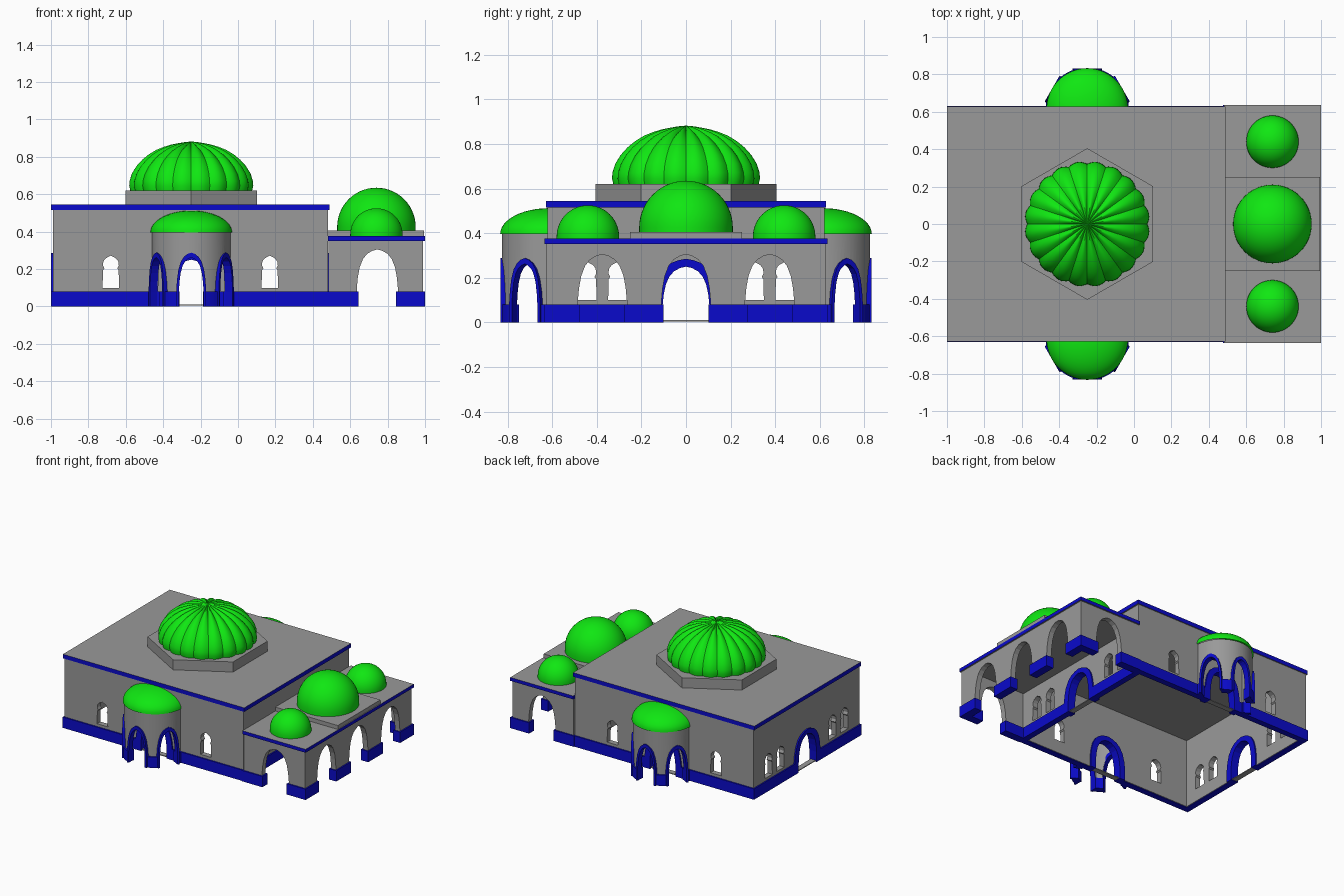
import bpy, bmesh
from math import sin, cos, pi, radians, hypot
from mathutils import Matrix

if "Cube" in bpy.data.objects:
    bpy.data.objects.remove(bpy.data.objects["Cube"])


def material(name, rgb):
    m = bpy.data.materials.new(name)
    m.use_nodes = True
    m.diffuse_color = (*rgb, 1)
    m.node_tree.nodes["Principled BSDF"].inputs["Base Color"].default_value = (*rgb, 1)
    return m


GREY = material("grey stone", (0.32, 0.32, 0.32))
BLUE = material("blue trim", (0.003, 0.003, 0.6))
GREEN = material("green dome", (0.005, 0.8, 0.006))


def add(name, mesh, mat, smooth=False):
    mesh.materials.clear()
    mesh.materials.append(mat)
    ob = bpy.data.objects.new(name, mesh)
    bpy.context.collection.objects.link(ob)
    if smooth:
        bpy.ops.object.select_all(action="DESELECT")
        ob.select_set(True)
        bpy.context.view_layer.objects.active = ob
        bpy.ops.object.shade_smooth_by_angle(angle=radians(30))
    return ob


def finish(name, bm, mat, smooth=False):
    mesh = bpy.data.meshes.new(name)
    bm.to_mesh(mesh)
    bm.free()
    return add(name, mesh, mat, smooth)


def box(name, x, y, z, mat):
    bm = bmesh.new()
    bmesh.ops.create_cube(bm, size=1)
    for v in bm.verts:
        v.co = [r[0] if c < 0 else r[1] for c, r in zip(v.co, (x, y, z))]
    return finish(name, bm, mat)


def panel(name, loops, thick, mat, matrix):
    """Upright slab from an outline and its holes, given as (along, height) loops."""
    cu = bpy.data.curves.new(name, "CURVE")
    cu.dimensions, cu.fill_mode, cu.extrude = "2D", "BOTH", thick / 2
    for loop in loops:
        s = cu.splines.new("POLY")
        s.points.add(len(loop) - 1)
        for p, (u, z) in zip(s.points, loop):
            p.co = (u, z, 0, 1)
        s.use_cyclic_u = True
    tmp = bpy.data.objects.new(name + "_outline", cu)
    mesh = bpy.data.meshes.new_from_object(tmp)
    bpy.data.objects.remove(tmp)
    bm = bmesh.new()
    bm.from_mesh(mesh)
    bmesh.ops.remove_doubles(bm, verts=bm.verts, dist=1e-5)
    bmesh.ops.transform(bm, matrix=matrix @ Matrix.Rotation(pi / 2, 4, "X"), verts=bm.verts)
    bmesh.ops.recalc_face_normals(bm, faces=bm.faces)
    for f in bm.faces:
        f.smooth = False
    return finish(name, bm, mat)


def lathe(name, profile, centre, mat, start=0, sweep=360, steps=48, smooth=True, ripple=None, cap=False):
    """Turn a top-down (radius, height) profile around a vertical axis."""
    bm = bmesh.new()
    rows = []
    for i in range(steps + 1):
        a = radians(start + sweep * i / steps)
        pts = [ripple(r, z, a) for r, z in profile] if ripple else profile
        rows.append([bm.verts.new((centre[0] + r * cos(a), centre[1] + r * sin(a), z)) for r, z in pts])
    for p, q in zip(rows, rows[1:]):
        for j in range(len(profile) - 1):
            bm.faces.new((p[j], p[j + 1], q[j + 1], q[j]))
    bmesh.ops.remove_doubles(bm, verts=bm.verts, dist=1e-5)
    if cap:
        bmesh.ops.holes_fill(bm, edges=bm.edges, sides=0)
        bmesh.ops.recalc_face_normals(bm, faces=bm.faces)
    return finish(name, bm, mat, smooth)


def opening(u, half, z0, z1, shape):
    right = [(u + half * f, z0 + (z1 - z0) * g) for f, g in shape]
    return [(2 * u - a, b) for a, b in right] + right[-2::-1]


ARCH = [(1, 0), (1, .3), (.95, .5), (.86, .68), (.7, .83), (.5, .92), (.25, .975), (0, 1)]
KEYHOLE = [(1, 0), (.95, .55), (.78, .6), (.97, .7), (.9, .82), (.65, .91), (.3, .96), (0, 1)]
BASE = 0.08
FOOT = 0.004


def trim(name, u, half, top, border, rise, thick, matrix):
    loop = opening(u, half + border, 0, top + rise, ARCH) + opening(u, half, 0, top, ARCH)[::-1]
    panel(name, [loop], thick, BLUE, matrix)


def wall(name, axis, at, lo, hi, height, out, doors=(), windows=(), arches=(), lap=-.005):
    """Wall along x or y, with its blue base and framed doors."""
    turn = Matrix.Rotation(pi / 2 if axis == "y" else 0, 4, "Z")
    place = Matrix.Translation((at, 0, 0) if axis == "y" else (0, at, 0)) @ turn
    outline = [(lo, FOOT)]
    for u in arches:
        outline += opening(u, .11, FOOT, .305, ARCH)
    outline += [(hi, FOOT), (hi, height), (lo, height)]
    holes = [opening(u, .12, .01, .262, ARCH) for u in doors]
    holes += [opening(u, .044, .1, .272, KEYHOLE) for u in windows]
    panel(name, [outline] + holes, .04, GREY, place)
    for u in doors:
        trim(name + "_door_frame", u, .105, .25, .045, .035, .06, place)
    # base course, broken at every doorway
    gap = .1 if arches else .13
    cuts = [lo - .01] + [e for u in (*doors, *arches) for e in (u - gap, u + gap)] + [hi + .01]
    across = sorted((at + out * .03, at - out * (.02 + lap)))
    for a, b in zip(cuts[::2], cuts[1::2]):
        x, y = ((a, b), across) if axis == "x" else (across, (a, b))
        box(name + "_base", x, y, (0, BASE), BLUE)


def roof(name, x, y, z):
    ob = box(name, x, y, z, GREY)
    ob.data.materials.append(BLUE)
    for f in ob.data.polygons:
        f.material_index = int(abs(f.normal.z) < .5)


def dome(name, centre, radius, z0, zc, height):
    prof = [(radius * sin(t), zc + height * cos(t)) for t in (pi / 2 * i / 14 for i in range(15))]
    lathe(name, prof + [(radius, z0)], centre, GREEN)


# Main hall
HX = -.25
for s, side in ((-1, "front"), (1, "back")):
    wall("hall_" + side + "_wall", "x", s * .6, -.99, .48, .516, s, doors=[HX], windows=[-.68, .17])
SIDE_WINDOWS = [-.445, -.305, .305, .445]
wall("hall_right_wall", "y", -.97, -.59, .59, .516, -1, doors=[0], windows=SIDE_WINDOWS)
wall("hall_left_wall", "y", .46, -.59, .59, .516, 1, doors=[0], windows=SIDE_WINDOWS)
roof("hall_roof", (-1, .49), (-.627, .627), (.515, .545))

# Fluted main dome on a six-sided drum
lathe("dome_drum", [(0, .62), (.405, .62), (.405, .545)], (HX, 0), GREY, start=90, steps=6, smooth=False)


def flute(r, z, a):
    n = hypot(r, z - .6)
    d = .014 * min(1, r / .06) * (1 - abs(sin(10 * a)))
    return r - d * r / n, z - d * (z - .6) / n


DOME = [(0, .882), (.035, .879), (.07, .873), (.11, .865), (.15, .853), (.19, .837), (.23, .813), (.265, .785),
        (.295, .752), (.32, .712), (.333, .672), (.335, .645), (.328, .615)]
lathe("main_dome", DOME, (HX, 0), GREEN, steps=160, ripple=flute)

# Portico with open arches
for s, side in ((-1, "front"), (1, "back")):
    wall("portico_" + side + "_wall", "x", s * .605, .485, .99, .352, s, arches=[.745], lap=.01)
wall("portico_left_wall", "y", .97, -.59, .59, .352, 1, arches=[-.375, 0, .375], lap=.01)
roof("portico_roof", (.482, 1), (-.635, .635), (.351, .376))
box("portico_dome_plinth", (.482, .995), (-.25, .25), (.375, .405), GREY)
dome("portico_main_dome", (.74, 0), .21, .4, .425, .21)
for y in (-.44, .44):
    dome("portico_small_dome", (.74, y), .14, .37, .385, .14)

# Rounded porches at front and back
for s, side in ((-1, "front"), (1, "back")):
    name, mid = side + "_porch", (HX, s * .615)
    face = 90 * s
    ring = [(.21, .396), (.21, FOOT), (.178, FOOT), (.178, .396), (.21, .396)]
    shell = lathe(name + "_wall", ring, mid, GREY, face - 90, 180, 36, smooth=False, cap=True)
    for turn in (-60, 0, 60):
        place = (Matrix.Translation((*mid, 0)) @ Matrix.Rotation(radians(face + turn + 90), 4, "Z")
                 @ Matrix.Translation((0, -.194, 0)))
        cutter = panel(name + "_cutter", [opening(0, .072, -.05, .275, ARCH)], .12, GREY, place)
        cutter.hide_render = True
        mod = shell.modifiers.new("arch", "BOOLEAN")
        mod.operation, mod.solver, mod.object = "DIFFERENCE", "EXACT", cutter
        bpy.context.view_layer.objects.active = shell
        bpy.ops.object.modifier_apply(modifier=mod.name)
        bpy.data.objects.remove(cutter)
        trim(name + "_arch_frame", 0, .066, .262, .014, .026, .046, place)
    bpy.ops.object.select_all(action="DESELECT")
    shell.select_set(True)
    bpy.ops.object.shade_smooth_by_angle(angle=radians(30))
    course = [(.222, BASE), (.222, 0), (.172, 0), (.172, BASE), (.222, BASE)]
    for a, b in ((-90, -81), (-39, -21), (21, 39), (81, 90)):
        lathe(name + "_base", course, mid, BLUE, face + a, b - a, 4, cap=True)
    cap = [(.218 * sin(t), .396 + .116 * cos(t)) for t in (pi / 2 * i / 12 for i in range(13))]
    lathe(name + "_dome", cap, mid, GREEN, face - 90, 180, 36)
